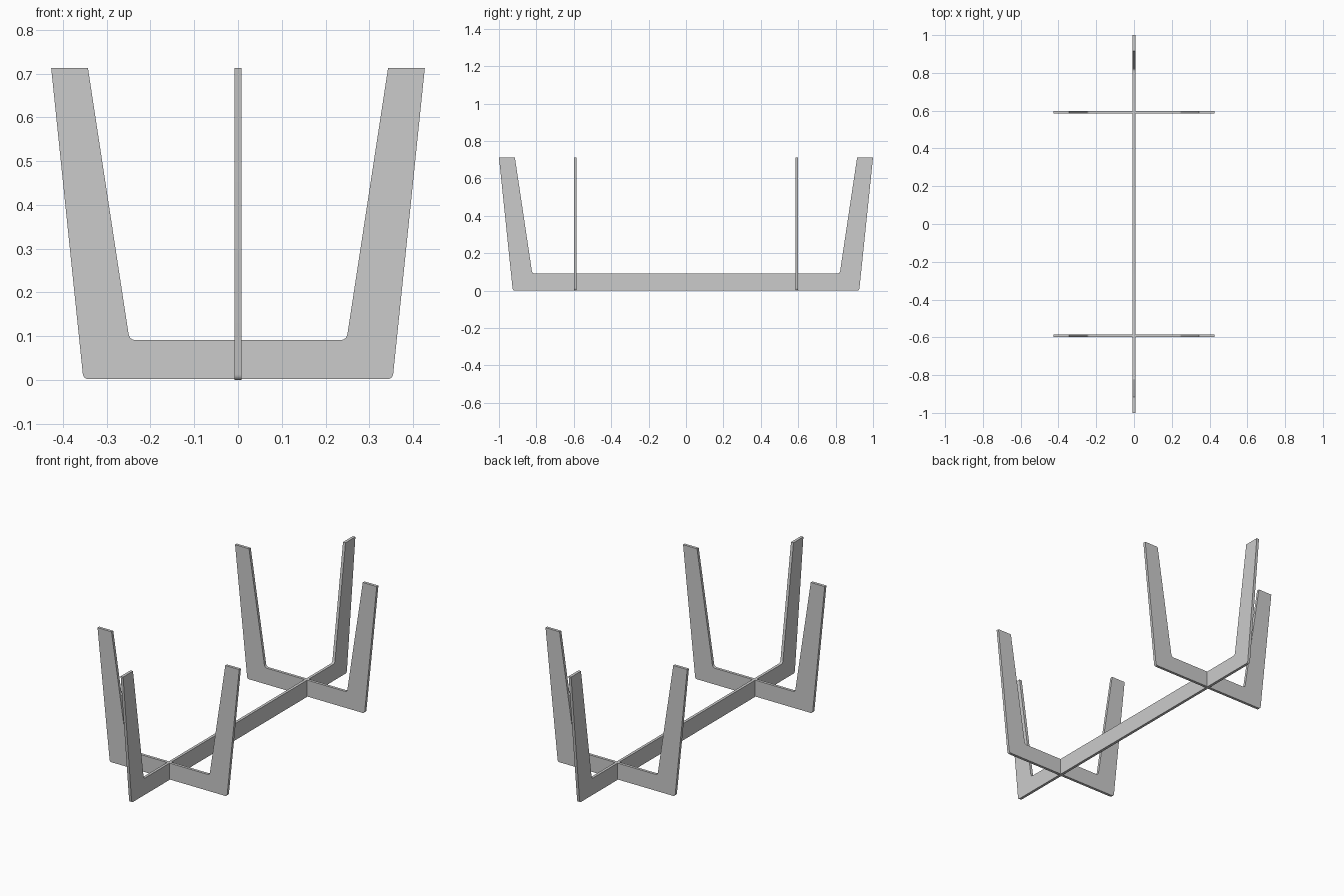
import bpy, bmesh
from mathutils import Vector, Matrix

if "Cube" in bpy.data.objects:
    bpy.data.objects.remove(bpy.data.objects["Cube"])

TOP = 0.713      # leg height
BAR = 0.091      # height of the bottom bar
THICK = 0.015    # plate thickness


def fillet(prev, corner, nxt, r, steps=5):
    """Rounded corner as a short quadratic arc."""
    p, c, n = Vector(prev), Vector(corner), Vector(nxt)
    a = c + (p - c).normalized() * r
    b = c + (n - c).normalized() * r
    return [a * (1 - t) ** 2 + c * 2 * t * (1 - t) + b * t ** 2
            for t in (i / steps for i in range(steps + 1))]


def u_frame(name, outer_top, inner_top, outer_low, inner_low, matrix, z0=0.0):
    # Right half of the profile, from bottom centre round to inner centre
    half = [Vector((outer_top, TOP)), Vector((inner_top, TOP))]
    half = (fillet((0, z0), (outer_low, z0), (outer_top, TOP), 0.013) + half
            + fillet((inner_top, TOP), (inner_low, BAR), (0, BAR), 0.015))
    profile = half + [Vector((-p.x, p.y)) for p in reversed(half)]

    # Extrude the mirrored profile into a flat plate
    bm = bmesh.new()
    face = bm.faces.new([bm.verts.new((p.x, -THICK / 2, p.y)) for p in profile])
    ext = bmesh.ops.extrude_face_region(bm, geom=[face])
    verts = [g for g in ext["geom"] if isinstance(g, bmesh.types.BMVert)]
    bmesh.ops.translate(bm, verts=verts, vec=(0, THICK, 0))
    bmesh.ops.recalc_face_normals(bm, faces=bm.faces)
    mesh = bpy.data.meshes.new(name)
    bm.to_mesh(mesh)
    bm.free()
    obj = bpy.data.objects.new(name, mesh)
    obj.matrix_world = matrix
    bpy.context.collection.objects.link(obj)
    bpy.ops.object.select_all(action='DESELECT')
    obj.select_set(True)
    bpy.context.view_layer.objects.active = obj
    bpy.ops.object.shade_smooth_by_angle()
    return obj


# Long frame running front to back
u_frame("long_frame", 1.0, 0.915, 0.926, 0.822, Matrix.Rotation(1.5707963, 4, 'Z'))

# Two cross frames slotted over the long frame
for name, y in (("front_cross_frame", -0.592), ("back_cross_frame", 0.592)):
    u_frame(name, 0.427, 0.343, 0.3535, 0.248, Matrix.Translation((0, y, 0)), 0.002)
